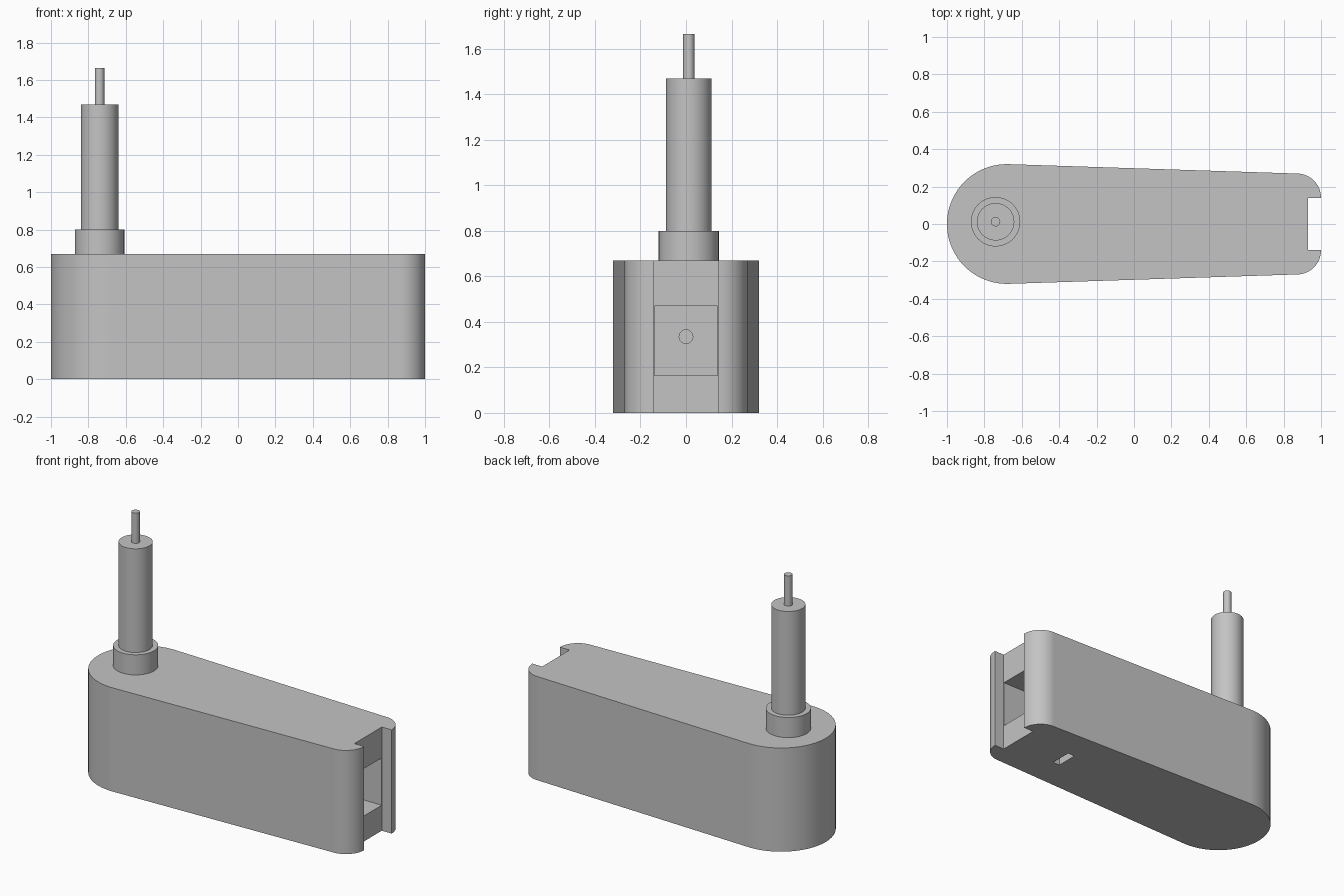
import bpy, bmesh, math
from mathutils import Matrix

if "Cube" in bpy.data.objects:
    bpy.data.objects.remove(bpy.data.objects["Cube"])

grey = bpy.data.materials.new("plain_grey")
grey.diffuse_color = (0.55, 0.55, 0.55, 1)
grey.use_nodes = True
grey.node_tree.nodes["Principled BSDF"].inputs["Base Color"].default_value = grey.diffuse_color


def finish(name, bm):
    bmesh.ops.recalc_face_normals(bm, faces=bm.faces)
    mesh = bpy.data.meshes.new(name)
    bm.to_mesh(mesh)
    bm.free()
    mesh.materials.append(grey)
    ob = bpy.data.objects.new(name, mesh)
    bpy.context.collection.objects.link(ob)
    return ob


def activate(ob):
    bpy.ops.object.select_all(action='DESELECT')
    ob.select_set(True)
    bpy.context.view_layer.objects.active = ob


def smooth(ob):
    activate(ob)
    bpy.ops.object.shade_smooth_by_angle(angle=math.radians(30))


def cylinder(name, radius, depth, matrix, segments=48):
    bm = bmesh.new()
    bmesh.ops.create_cone(bm, cap_ends=True, segments=segments, radius1=radius,
                          radius2=radius, depth=depth, matrix=matrix)
    return finish(name, bm)


def box(name, lo, hi):
    bm = bmesh.new()
    mid = [(a + b) / 2 for a, b in zip(lo, hi)]
    size = [b - a for a, b in zip(lo, hi)]
    bmesh.ops.create_cube(bm, size=1, matrix=Matrix.Translation(mid) @ Matrix.Diagonal((*size, 1)))
    return finish(name, bm)


def arc(cx, cy, r, start, end, n):
    angles = [math.radians(start + (end - start) * i / n) for i in range(n + 1)]
    return [(cx + r * math.cos(a), cy + r * math.sin(a)) for a in angles]


# Tapered housing: round big end, two rounded corners and an end notch
outline = (arc(-0.68, 0, 0.32, 88, 272, 48)
           + arc(0.87, -0.14, 0.13, -92, 0, 16)
           + [(0.93, -0.14), (0.93, 0.14)]
           + arc(0.87, 0.14, 0.13, 0, 92, 16))
bm = bmesh.new()
base = bm.faces.new([bm.verts.new((x, y, 0)) for x, y in outline])
top = bmesh.ops.extrude_face_region(bm, geom=[base])["geom"]
bmesh.ops.translate(bm, vec=(0, 0, 0.67),
                    verts=[v for v in top if isinstance(v, bmesh.types.BMVert)])
housing = finish("housing", bm)

# Socket pocket, wire hole at its back, and latch slot in the underside
cutters = [
    box("pocket_cutter", (0.50, -0.1385, 0.165), (1.1, 0.1385, 0.47)),
    cylinder("wire_hole_cutter", 0.03, 0.4,
             Matrix.Translation((0.4, 0, 0.335)) @ Matrix.Rotation(math.pi / 2, 4, 'Y'), 32),
    box("latch_slot_cutter", (0.54, -0.072, -0.1), (0.59, 0.072, 0.25)),
]
activate(housing)
for cutter in cutters:
    cutter.hide_render = True
    mod = housing.modifiers.new(cutter.name, 'BOOLEAN')
    mod.operation = 'DIFFERENCE'
    mod.solver = 'EXACT'
    mod.object = cutter
    bpy.ops.object.modifier_apply(modifier=mod.name)
for cutter in cutters:
    bpy.data.objects.remove(cutter)
smooth(housing)

# Upright stack: collar, shaft and thin pin
for name, radius, z0, z1 in (("collar", 0.132, 0.67, 0.80),
                             ("shaft", 0.10, 0.80, 1.47),
                             ("pin", 0.025, 1.47, 1.665)):
    smooth(cylinder(name, radius, z1 - z0,
                    Matrix.Translation((-0.74, 0.012, (z0 + z1) / 2))))
